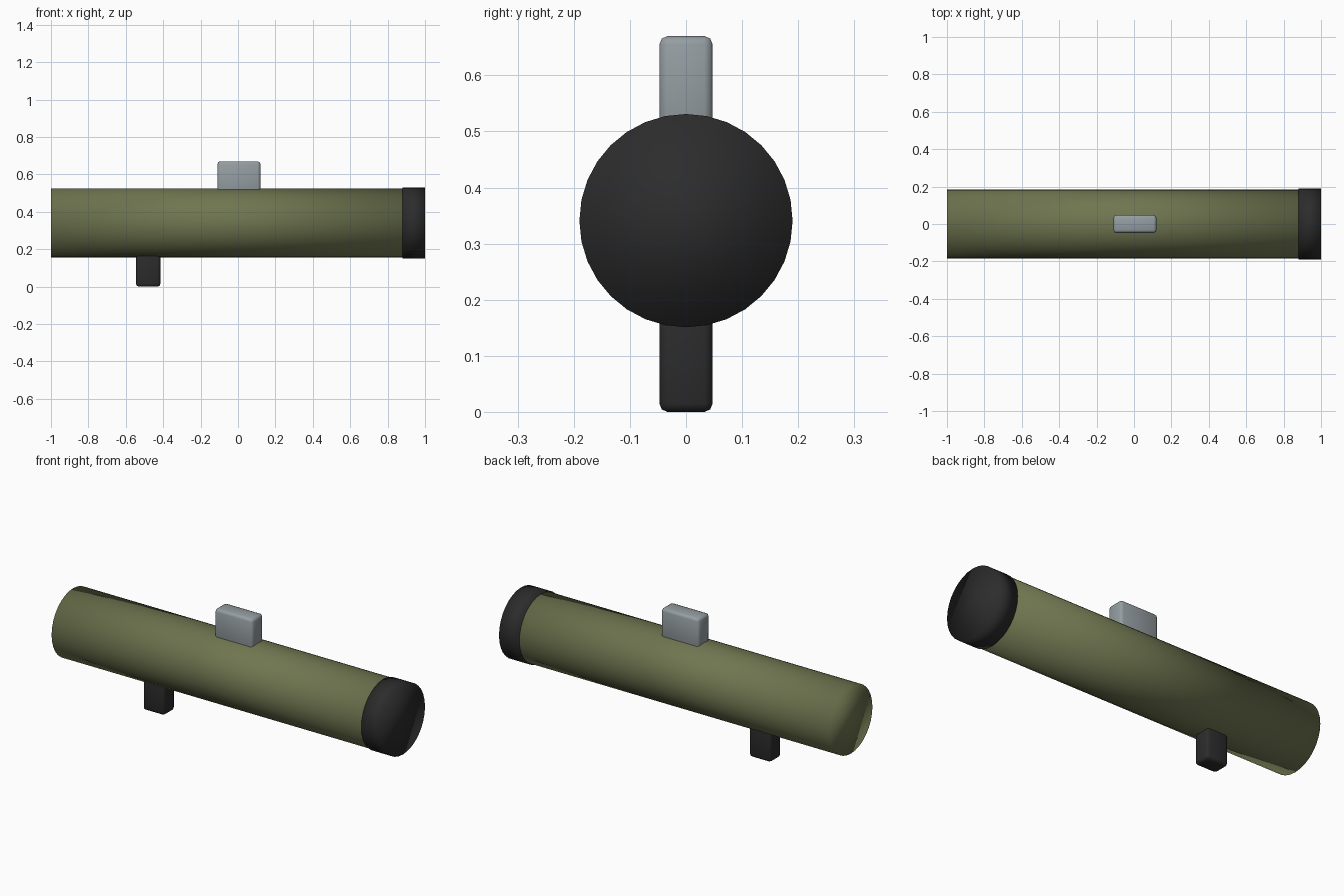
import bpy
import math

cube = bpy.data.objects.get("Cube")
if cube:
    bpy.data.objects.remove(cube, do_unlink=True)

AXIS_Z = 0.341


def material(name, rgb):
    mat = bpy.data.materials.new(name)
    mat.use_nodes = True
    colour = (*rgb, 1.0)
    mat.diffuse_color = colour
    mat.node_tree.nodes["Principled BSDF"].inputs["Base Color"].default_value = colour
    return mat


olive = material("olive green", (0.16, 0.18, 0.08))
black = material("matte black", (0.025, 0.025, 0.025))
grey = material("steel grey", (0.30, 0.34, 0.36))


def barrel(name, x0, x1, radius, mat):
    """Smooth closed cylinder lying along x."""
    bpy.ops.mesh.primitive_cylinder_add(
        vertices=32, radius=radius, depth=x1 - x0,
        location=((x0 + x1) / 2, 0, AXIS_Z), rotation=(0, math.pi / 2, 0))
    obj = bpy.context.object
    obj.name = name
    obj.data.materials.append(mat)
    bpy.ops.object.shade_smooth()
    return obj


def block(name, x0, x1, z0, z1, width, mat):
    """Box with softened edges."""
    bpy.ops.mesh.primitive_cube_add(size=1, location=((x0 + x1) / 2, 0, (z0 + z1) / 2))
    obj = bpy.context.object
    obj.name = name
    obj.scale = (x1 - x0, width, z1 - z0)
    bpy.ops.object.transform_apply(location=False, rotation=False, scale=True)
    bevel = obj.modifiers.new("soft edges", "BEVEL")
    bevel.width = 0.015
    bevel.segments = 2
    obj.data.materials.append(mat)
    bpy.ops.object.shade_smooth()
    return obj


# Main tube and its end cap
barrel("tube", -1.0, 0.98, 0.185, olive)
barrel("end_cap", 0.88, 1.0, 0.19, black)

# Sight on top and grip underneath, both sunk into the tube
block("sight", -0.11, 0.12, 0.48, 0.67, 0.095, grey)
block("grip", -0.545, -0.415, 0.0, 0.22, 0.095, black)
